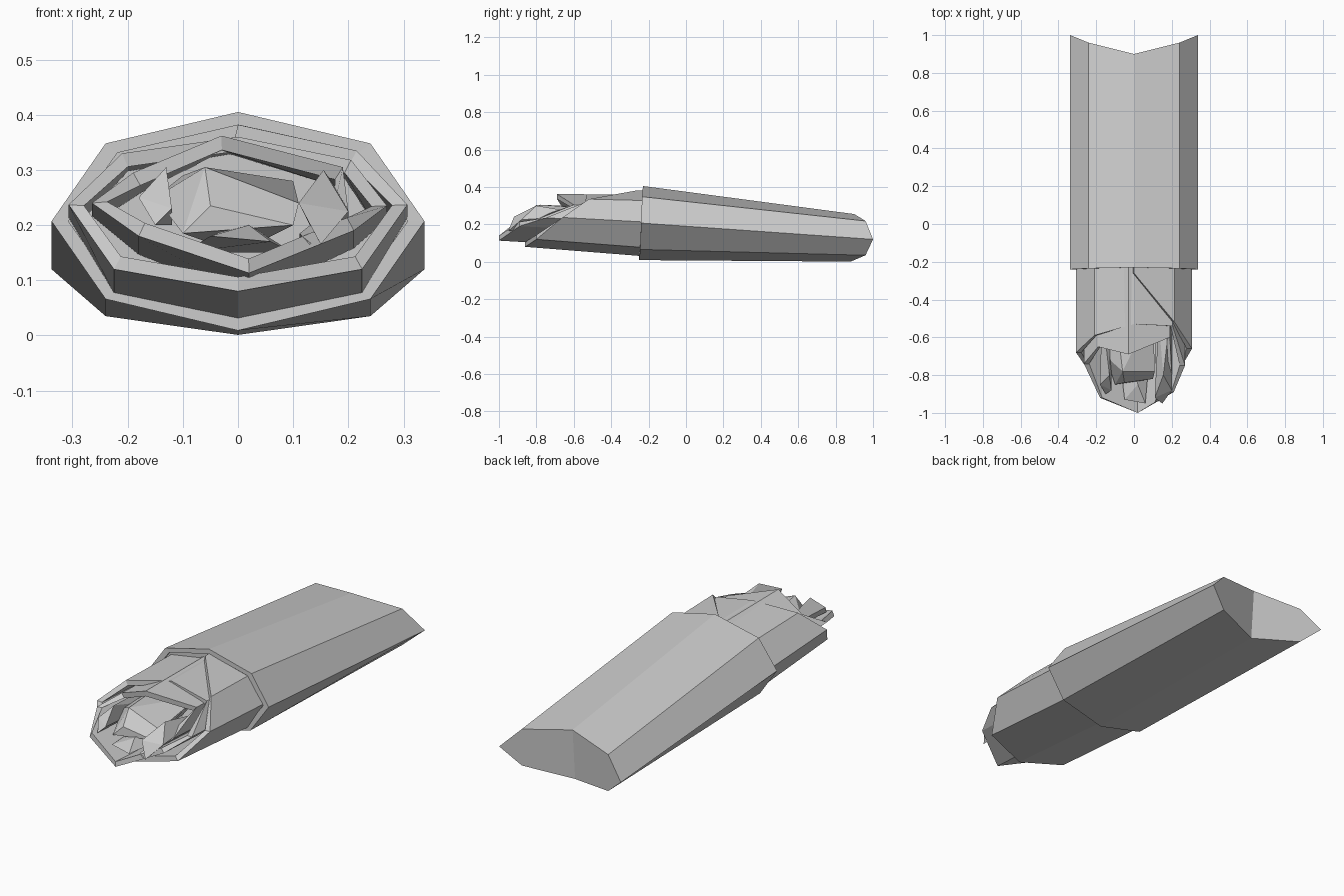
import bpy, bmesh
from mathutils import Vector

if "Cube" in bpy.data.objects:
    bpy.data.objects.remove(bpy.data.objects["Cube"])


def make_object(name, bm):
    bmesh.ops.recalc_face_normals(bm, faces=bm.faces[:])
    me = bpy.data.meshes.new(name)
    bm.to_mesh(me)
    bm.free()
    ob = bpy.data.objects.new(name, me)
    bpy.context.collection.objects.link(ob)
    return ob


def mirrored(half):
    """Close a right-hand half profile (top to bottom) across x = 0."""
    return half + [(-x, y, z) for x, y, z in half[-2:0:-1]]


# Foil wrapper: eight-sided tapering tube, open front rim, folded back end
front = mirrored([(0, -.23, .405), (.24, -.235, .348), (.338, -.24, .207),
                  (.24, -.245, .066), (0, -.25, .009)])
back = mirrored([(0, .90, .255), (.24, .96, .218), (.338, 1.0, .12),
                 (.24, .96, .035), (0, .88, .001)])
inner = [(x * .91, y, .207 + (z - .207) * .88) for x, y, z in front]
floor = [(x, -.225, z) for x, y, z in inner]
bm = bmesh.new()
rings = [[bm.verts.new(p) for p in r] for r in (back, front, inner, floor)]
for a, b in zip(rings, rings[1:]):
    for i in range(8):
        j = (i + 1) % 8
        bm.faces.new((a[i], a[j], b[j], b[i]))
r = rings[0]
bm.faces.new(r[0:5])
bm.faces.new(r[4:8] + r[0:1])
bm.faces.new(rings[3])
make_object("foil_wrapper", bm)

# Rolled flatbread: one thick sheet spiralling inward, (x, z, front y)
spiral = [(0, .382, -.26), (.215, .335, -.52), (.307, .237, -.66),
          (.225, .120, -.80), (0, .080, -.86), (-.225, .120, -.80),
          (-.307, .237, -.68), (-.21, .330, -.59), (0, .360, -.53),
          (.205, .318, -.54), (.27, .235, -.75), (.21, .190, -.89),
          (.02, .113, -1.0), (-.18, .180, -.92), (-.265, .240, -.74),
          (-.19, .295, -.65), (-.03, .362, -.69), (.19, .305, -.60),
          (.20, .225, -.80), (.13, .165, -.94)]
bm = bmesh.new()
sections = []
for i, (x, z, y) in enumerate(spiral):
    p = spiral[max(i - 1, 0)]
    n = spiral[min(i + 1, len(spiral) - 1)]
    t = Vector((n[0] - p[0], n[1] - p[1])).normalized()
    nx, nz = t.y * .028, -t.x * .026
    drop = .05 * (1 - (z - .08) / .3)
    sections.append([bm.verts.new(v) for v in (
        (x, y, z), (x + nx, y, z + nz),
        (x + nx, -.23, z + nz - drop), (x, -.23, z - drop))])
for a, b in zip(sections, sections[1:]):
    for k in range(4):
        m = (k + 1) % 4
        bm.faces.new((a[k], a[m], b[m], b[k]))
bm.faces.new(sections[0])
bm.faces.new(sections[-1])
make_object("rolled_flatbread", bm)


# Filling: rough angular chunks poking out of the roll
def chunk(name, pts):
    bm = bmesh.new()
    for p in pts:
        bm.verts.new(p)
    bmesh.ops.convex_hull(bm, input=bm.verts[:])
    loose = [v for v in bm.verts if not v.link_faces]
    bmesh.ops.delete(bm, geom=loose, context='VERTS')
    make_object(name, bm)


chunk("filling_centre", [(-.15, -.70, .25), (-.06, -.78, .305), (.11, -.78, .24),
                         (-.05, -.84, .235), (-.10, -.85, .185), (.10, -.82, .20),
                         (-.10, -.45, .29), (.10, -.45, .28), (0, -.45, .15)])
chunk("filling_right", [(.155, -.80, .30), (.20, -.88, .225), (.15, -.95, .165),
                        (.11, -.92, .24), (.19, -.50, .25), (.13, -.50, .20)])
chunk("filling_left", [(-.18, -.85, .25), (-.13, -.80, .305), (-.15, -.90, .20),
                       (-.12, -.88, .23), (-.17, -.45, .26), (-.12, -.45, .20)])
chunk("filling_low", [(-.05, -.93, .18), (.06, -.95, .17), (.02, -.85, .20),
                      (-.10, -.50, .15), (.10, -.50, .15), (0, -.50, .20)])
